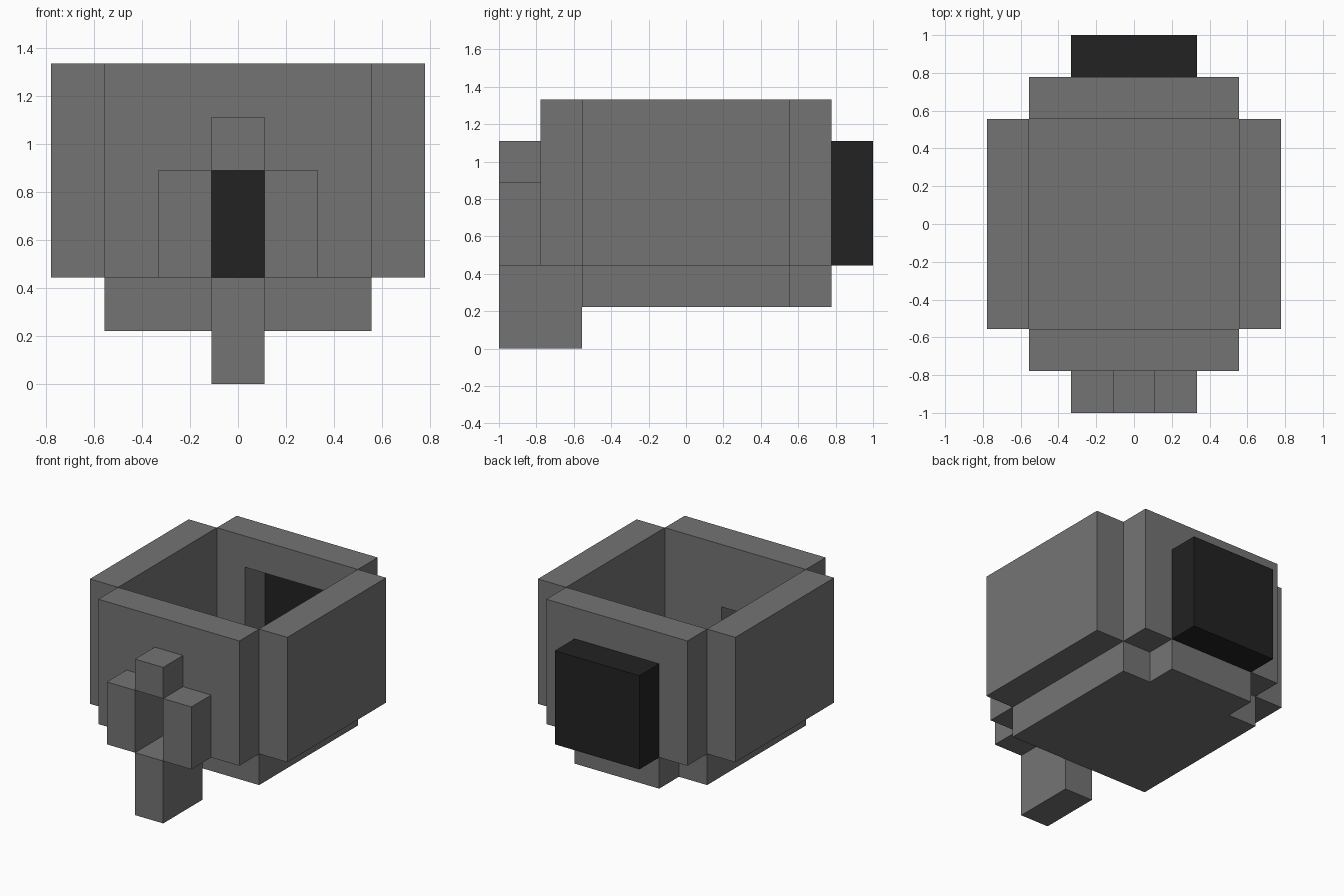
import bpy
import bmesh
from mathutils import Vector

CELL = 2 / 9  # every part sits on this block grid

if "Cube" in bpy.data.objects:
    bpy.data.objects.remove(bpy.data.objects["Cube"], do_unlink=True)


def material(name, value):
    mat = bpy.data.materials.new(name)
    mat.use_nodes = True
    color = (value, value, value, 1)
    mat.diffuse_color = color
    mat.node_tree.nodes["Principled BSDF"].inputs["Base Color"].default_value = color
    return mat


stone = material("stone grey", 0.175)
dark = material("charcoal black", 0.016)


def prism(name, points, sweep, mat):
    """Extrude a flat outline, given in grid cells, along the sweep vector."""
    bm = bmesh.new()
    face = bm.faces.new([bm.verts.new(Vector(p) * CELL) for p in points])
    new = bmesh.ops.extrude_face_region(bm, geom=[face], use_keep_orig=True)["geom"]
    top = [v for v in new if isinstance(v, bmesh.types.BMVert)]
    bmesh.ops.translate(bm, verts=top, vec=Vector(sweep) * CELL)
    bmesh.ops.recalc_face_normals(bm, faces=bm.faces)
    mesh = bpy.data.meshes.new(name)
    bm.to_mesh(mesh)
    bm.free()
    mesh.materials.append(mat)
    obj = bpy.data.objects.new(name, mesh)
    bpy.context.collection.objects.link(obj)
    return obj


def box(name, x, y, z, mat=stone):
    outline = [(x[0], y[0], z[0]), (x[1], y[0], z[0]),
               (x[1], y[1], z[0]), (x[0], y[1], z[0])]
    return prism(name, outline, (0, 0, z[1] - z[0]), mat)


def wall_with_opening(name, y, half_opening, opening_top):
    """Wall one cell thick with a doorway rising from its lower edge."""
    right = [(half_opening, opening_top), (half_opening, 2), (2.5, 2), (2.5, 6)]
    left = [(-x, z) for x, z in reversed(right)]
    return prism(name, [(x, y, z) for x, z in right + left], (0, 1, 0), stone)


# Floor with a narrower sill at the back
half_floor = [(2.5, -2.5), (2.5, 2.5), (1.5, 2.5), (1.5, 3.5)]
floor = half_floor + [(-x, y) for x, y in reversed(half_floor)]
prism("floor", [(x, y, 1) for x, y in floor], (0, 0, 1), stone)

# Front and back walls with their openings
wall_with_opening("front_wall", -3.5, 0.5, 4)
wall_with_opening("back_wall", 2.5, 1.5, 5)

# Side walls and the blocks beside the front opening
for side, s in (("left", 1), ("right", -1)):
    box(side + "_wall", sorted((2.5 * s, 3.5 * s)), (-2.5, 2.5), (2, 6))
    box(side + "_front_block", sorted((0.5 * s, 1.5 * s)), (-4.5, -3.5), (2, 4))

# Block above the opening and the post below it
box("upper_front_block", (-0.5, 0.5), (-4.5, -3.5), (4, 5))
box("front_post", (-0.5, 0.5), (-4.5, -2.5), (0, 2))

# Dark panel closing the back opening
box("back_panel", (-1.5, 1.5), (3.5, 4.5), (2, 5), dark)
